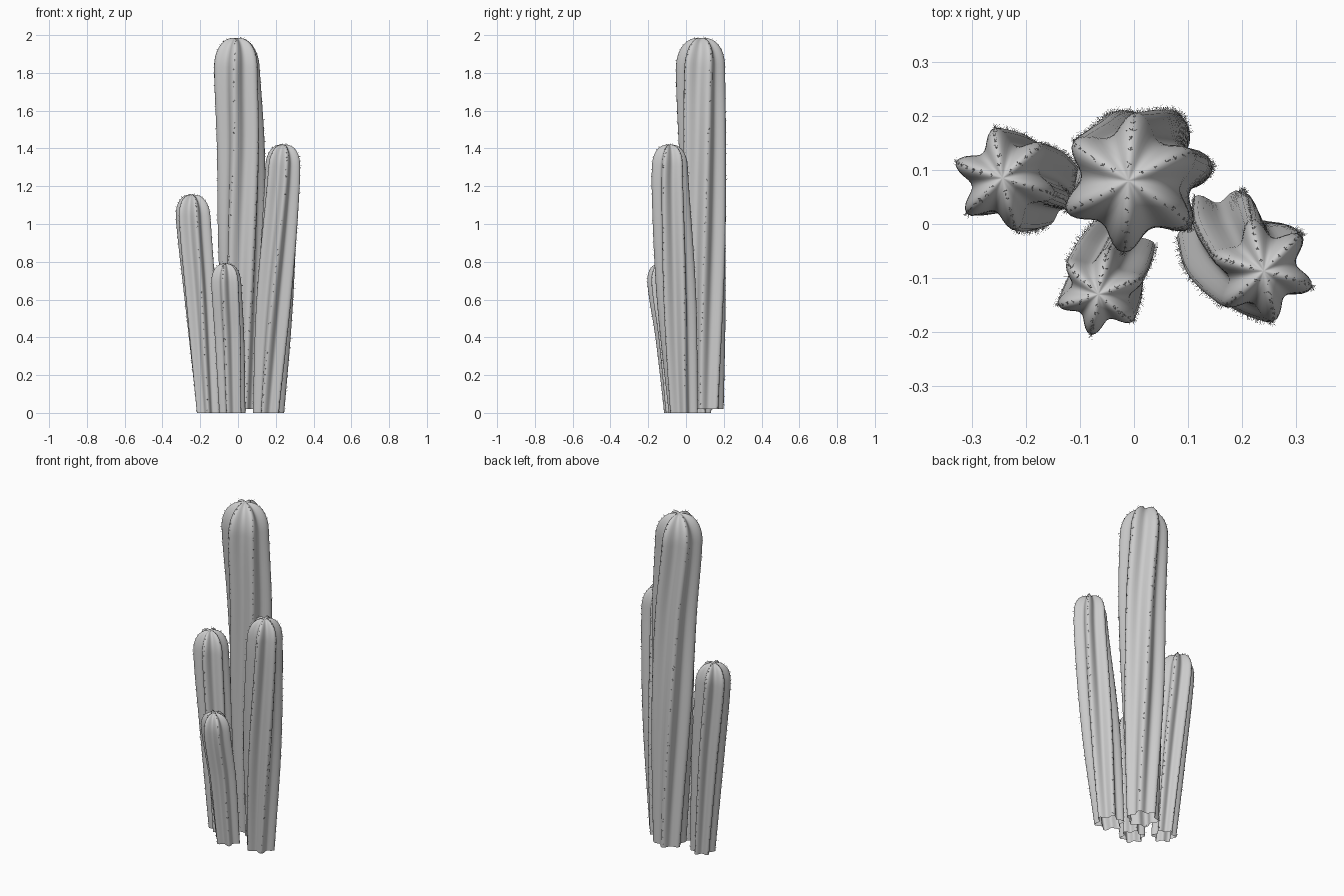
import bpy, bmesh, math, random
from mathutils import Vector

random.seed(4)
cube = bpy.data.objects.get("Cube")
if cube:
    bpy.data.objects.remove(cube, do_unlink=True)

grey = bpy.data.materials.new("soft grey")
grey.use_nodes = True
grey.diffuse_color = (0.6, 0.6, 0.6, 1)
grey.node_tree.nodes["Principled BSDF"].inputs["Base Color"].default_value = (0.6, 0.6, 0.6, 1)

RIBS = 6
STEPS = 12      # points around each rib
BODY, DOME = 30, 14


def along(keys, z):
    """Smooth x, y and radius at height z from (z, x, y, radius) keys."""
    z = min(max(z, keys[0][0]), keys[-1][0])
    i = max(k for k in range(len(keys) - 1) if keys[k][0] <= z)
    a, b = keys[i], keys[i + 1]
    before, after = keys[max(i - 1, 0)], keys[min(i + 2, len(keys) - 1)]
    h = b[0] - a[0]
    t = (z - a[0]) / h
    out = []
    for c in (1, 2, 3):
        m0 = (b[c] - before[c]) / (b[0] - before[0]) * h
        m1 = (after[c] - a[c]) / (after[0] - a[0]) * h
        out.append((2*t**3 - 3*t**2 + 1) * a[c] + (t**3 - 2*t**2 + t) * m0
                   + (3*t**2 - 2*t**3) * b[c] + (t**3 - t**2) * m1)
    return out


def finish(name, bm):
    mesh = bpy.data.meshes.new(name)
    bm.to_mesh(mesh)
    bm.free()
    mesh.materials.append(grey)
    obj = bpy.data.objects.new(name, mesh)
    bpy.context.collection.objects.link(obj)
    return obj


def stem(name, keys, phase, twist, valley):
    """Ribbed stem; phase is the rib angle at the tip, twist the extra turn at the foot."""
    base, top = keys[0][0], keys[-1][0]
    dome = keys[-1][3] * 1.25
    shoulder = top - dome

    def heading(z, rib_angle):
        return math.radians(phase + twist * (top - z) / (top - base)) + rib_angle

    def surface(u, rib_angle):
        """Point at level u (0 to 1 body, 1 to 2 dome) and angle around the stem."""
        if u <= 1:
            z, shrink, rise = base + (shoulder - base) * u, 1, 0
        else:
            a = (u - 1) * math.pi / 2
            z, shrink = shoulder + dome * math.sin(a) ** 0.9, math.cos(a) ** 0.85
            rise = 0.12 * math.sin(a) * shrink
        x, y, r = along(keys, z)
        crest = (0.5 + 0.5 * math.cos(RIBS * rib_angle)) ** 1.25
        rad = r * shrink * (valley + (1 - valley) * crest)
        a = heading(z, rib_angle)
        return Vector((x + rad * math.cos(a), y + rad * math.sin(a),
                       min(z + r * rise * (crest - 0.5), top + 0.01)))

    # Ribbed body, open at the foot, with a domed, pinched tip
    bm = bmesh.new()
    n = RIBS * STEPS
    levels = [i / BODY for i in range(BODY)] + [1 + i / DOME for i in range(DOME)] + [1.985]
    rings = [[bm.verts.new(surface(u, math.tau * k / n)) for k in range(n)] for u in levels]
    for lo, hi in zip(rings, rings[1:]):
        for k in range(n):
            j = (k + 1) % n
            bm.faces.new((lo[k], lo[j], hi[j], hi[k]))
    bm.faces.new(rings[-1])
    obj = finish(name, bm)
    bpy.ops.object.select_all(action="DESELECT")
    obj.select_set(True)
    bpy.context.view_layer.objects.active = obj
    bpy.ops.object.shade_smooth_by_angle(angle=math.radians(50))

    # Clusters of fine spines along every rib crest
    bm = bmesh.new()
    body_count = int((top - base) / 0.045)
    spots = [(i + 0.5) / body_count for i in range(body_count)] + [1 + i / 8 for i in range(8)]
    for k in range(RIBS):
        angle = math.tau * k / RIBS
        for u in spots:
            u += random.uniform(-0.01, 0.01)
            root = surface(u, angle)
            turn = heading(root.z, angle)
            lean = min(max(u - 1, 0), 1) * math.pi / 2
            out = Vector((math.cos(turn) * math.cos(lean),
                          math.sin(turn) * math.cos(lean), math.sin(lean)))
            for _ in range(6):
                jitter = Vector([random.uniform(-0.9, 0.9) for _ in range(3)])
                way = (out + jitter).normalized()
                side = way.orthogonal().normalized() * 0.0004
                other = way.cross(side)
                foot = [root + side, root - side * 0.5 + other, root - side * 0.5 - other]
                foot = [bm.verts.new(p - out * 0.002) for p in foot]
                tip = bm.verts.new(root + way * random.uniform(0.005, 0.013))
                for a in range(3):
                    bm.faces.new((foot[a], foot[(a + 1) % 3], tip))
    bmesh.ops.recalc_face_normals(bm, faces=bm.faces[:])
    finish(name + "_spines", bm)


# Each stem: (height, x, y, radius) from foot to tip
stem("tall_stem", [(0.02, 0.03, 0.11, 0.09), (0.8, 0.02, 0.1, 0.122),
                   (1.4, 0.015, 0.087, 0.13), (1.8, -0.005, 0.077, 0.131),
                   (1.985, -0.01, 0.08, 0.126)], -92, -50, 0.71)
stem("left_stem", [(0, 0.162, -0.015, 0.083), (0.6, 0.195, -0.05, 0.105),
                   (1.2, 0.233, -0.083, 0.1), (1.42, 0.24, -0.087, 0.092)], -15, -38, 0.66)
stem("right_stem", [(0, -0.157, 0.065, 0.068), (0.6, -0.2, 0.077, 0.09),
                    (1.0, -0.235, 0.083, 0.097), (1.155, -0.243, 0.085, 0.092)], 163, -15, 0.66)
stem("front_stem", [(0, -0.03, -0.05, 0.07), (0.4, -0.045, -0.085, 0.08),
                    (0.65, -0.06, -0.12, 0.083), (0.79, -0.066, -0.13, 0.08)], -161, -10, 0.66)
